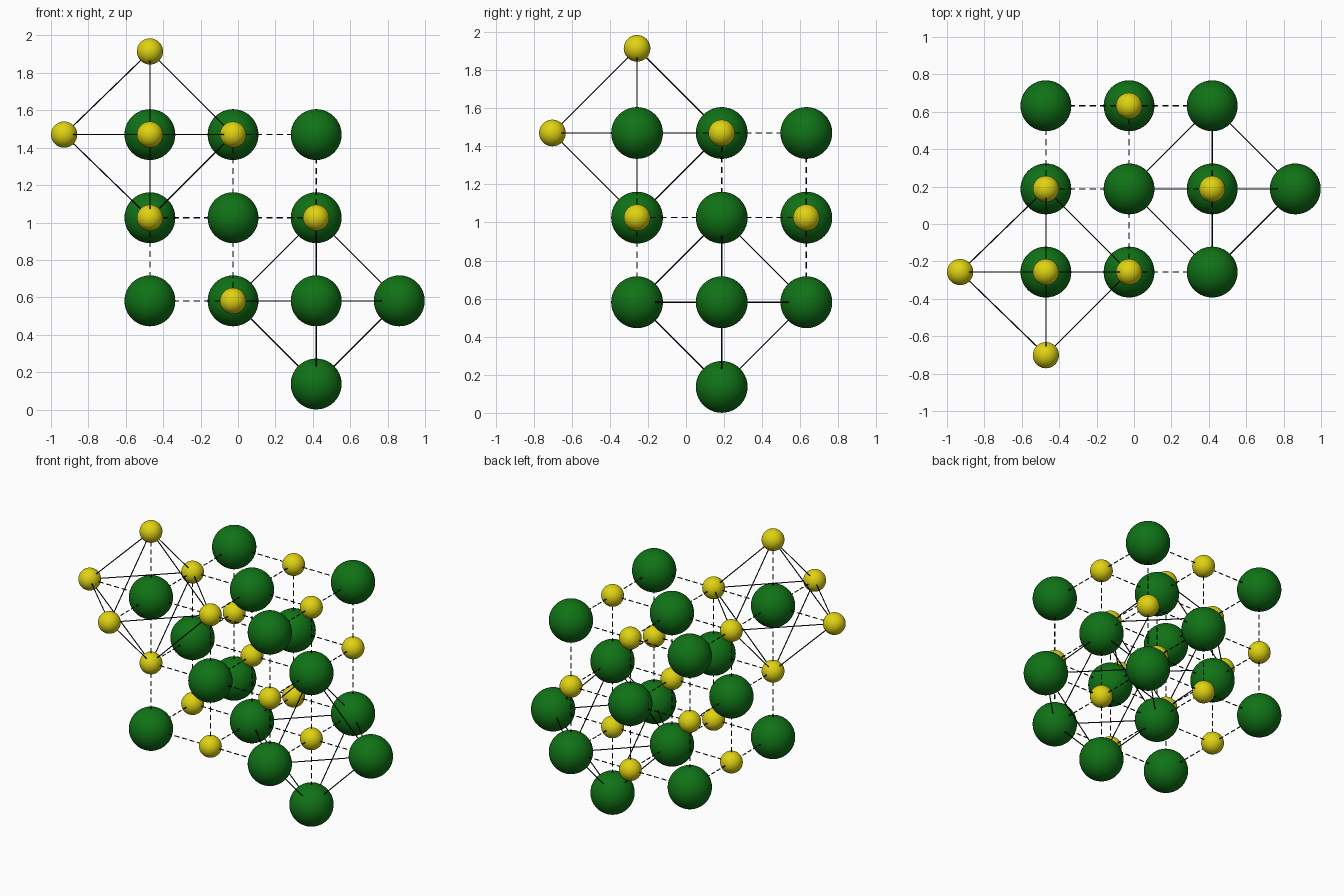
import bpy, bmesh
from mathutils import Vector, Matrix

if "Cube" in bpy.data.objects:
    bpy.data.objects.remove(bpy.data.objects["Cube"])

STEP = 0.4445
ORIGIN = Vector((-0.471, -0.257, 0.581))   # first lattice corner
BIG_R, SMALL_R, LINE_R = 0.136, 0.07, 0.0033


def material(name, rgb):
    m = bpy.data.materials.new(name)
    m.diffuse_color = (*rgb, 1)
    m.use_nodes = True
    m.node_tree.nodes["Principled BSDF"].inputs["Base Color"].default_value = m.diffuse_color
    return m


GREEN = material("green", (0.005, 0.17, 0.008))
YELLOW = material("yellow", (0.74, 0.65, 0.006))
BLACK = material("black", (0.003, 0.003, 0.003))


def position(site):
    p = ORIGIN + Vector(site) * STEP
    if site[0] < 0:          # the far left ball sits slightly further out
        p.x -= 0.014
    return p


def finish(name, bm, mat):
    me = bpy.data.meshes.new(name)
    bm.to_mesh(me)
    bm.free()
    me.materials.append(mat)
    for f in me.polygons:
        f.use_smooth = True
    return me


def add_object(name, me, loc=(0, 0, 0)):
    ob = bpy.data.objects.new(name, me)
    ob.location = loc
    bpy.context.collection.objects.link(ob)


def ball_mesh(name, radius, mat):
    bm = bmesh.new()
    bmesh.ops.create_uvsphere(bm, u_segments=40, v_segments=20, radius=radius)
    return finish(name, bm, mat)


def rod(bm, a, b):
    d = b - a
    rot = d.to_track_quat('Z', 'Y').to_matrix().to_4x4()
    bmesh.ops.create_cone(bm, segments=8, radius1=LINE_R, radius2=LINE_R, depth=d.length,
                          cap_ends=True, matrix=Matrix.Translation((a + b) / 2) @ rot)


def dashed(bm, a, b, count=8, fill=0.6):
    for i in range(count):
        t = (i + 0.5 - fill / 2) / count
        rod(bm, a.lerp(b, t), a.lerp(b, t + fill / count))


AXES = [(1, 0, 0), (0, 1, 0), (0, 0, 1)]
CENTRES = {"small_ball_octahedron": (0, 0, 2), "large_ball_octahedron": (2, 1, 0)}


def shift(site, axis, sign=1):
    return tuple(s + sign * a for s, a in zip(site, axis))


# Lattice sites, plus the octahedron corners that stick out of the cube
sites = {(i, j, k) for i in range(3) for j in range(3) for k in range(3)}
corners = {name: [(shift(c, ax, 1), shift(c, ax, -1)) for ax in AXES]
           for name, c in CENTRES.items()}
for pairs in corners.values():
    for pair in pairs:
        sites.update(pair)

# Balls alternate between large green and small yellow
large = ball_mesh("large_ball", BIG_R, GREEN)
small = ball_mesh("small_ball", SMALL_R, YELLOW)
for s in sorted(sites):
    if sum(s) % 2 == 0:
        add_object("large_ball", large, position(s))
    else:
        add_object("small_ball", small, position(s))

# Dashed bonds between neighbouring sites
bm = bmesh.new()
for s in sorted(sites):
    for ax in AXES:
        n = shift(s, ax)
        if n in sites:
            dashed(bm, position(s), position(n))
add_object("dashed_bonds", finish("dashed_bonds", bm, BLACK))

# Solid octahedron edges: every corner joins the four on the other axes
for name, pairs in corners.items():
    bm = bmesh.new()
    for u, v in ((0, 1), (0, 2), (1, 2)):
        for a in pairs[u]:
            for b in pairs[v]:
                rod(bm, position(a), position(b))
    add_object(name + "_edges", finish(name, bm, BLACK))
